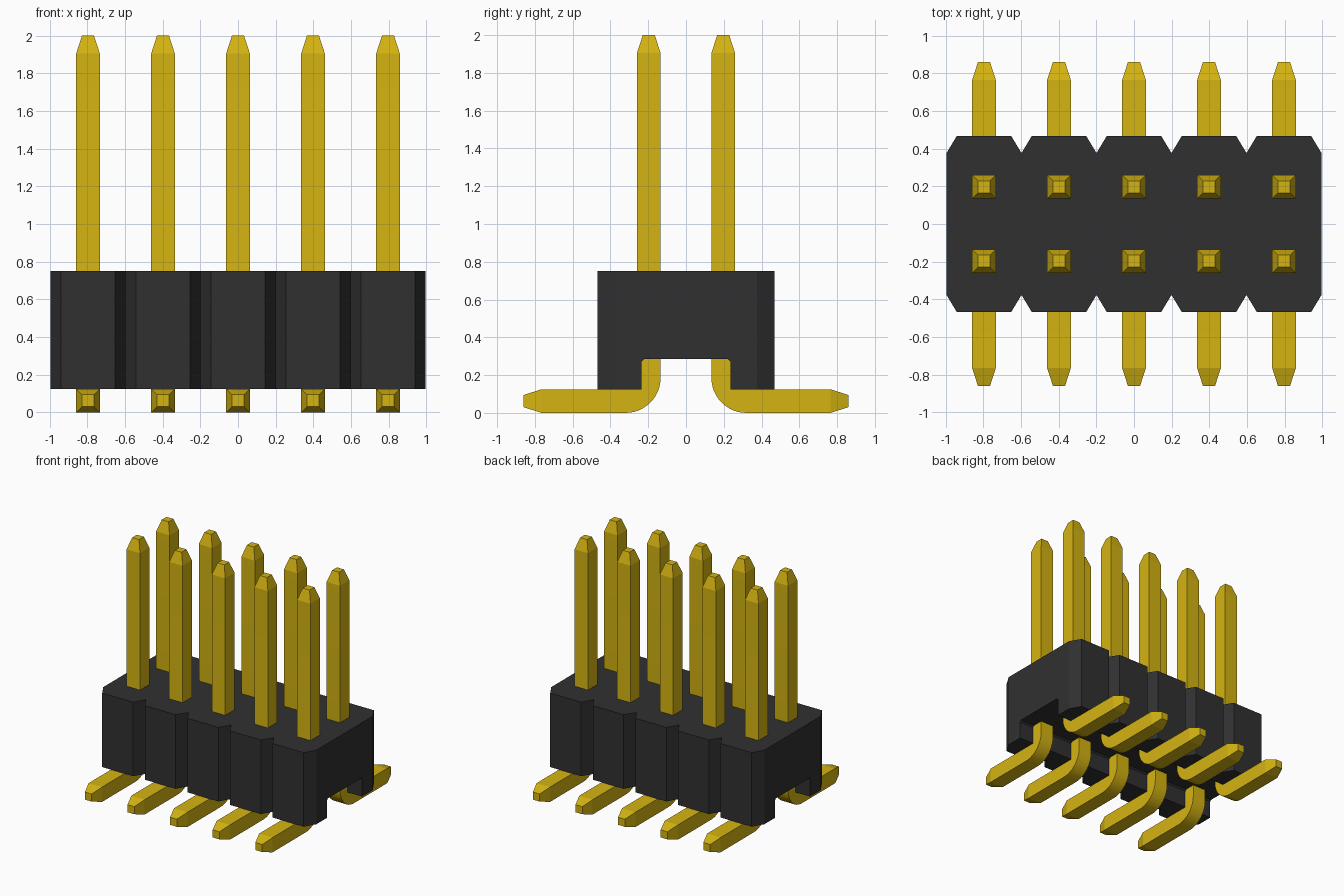
import bpy, bmesh, math
from mathutils import Vector

cube = bpy.data.objects.get("Cube")
if cube:
    bpy.data.objects.remove(cube)

PITCH, COUNT = 0.398, 5
HALF_X, HALF_Y = 0.995, 0.468
Z_LOW, Z_HIGH = 0.125, 0.75


def make_material(name, rgb):
    mat = bpy.data.materials.new(name)
    mat.use_nodes = True
    mat.diffuse_color = (*rgb, 1)
    mat.node_tree.nodes["Principled BSDF"].inputs["Base Color"].default_value = (*rgb, 1)
    return mat


gold = make_material("gold", (0.66, 0.456, 0.006))
black = make_material("black plastic", (0.03, 0.03, 0.03))


def add_object(name, mesh):
    obj = bpy.data.objects.new(name, mesh)
    bpy.context.collection.objects.link(obj)
    return obj


def prism(name, points, offset, mat):
    """Extrude a closed outline of 3D points along an offset."""
    bm = bmesh.new()
    face = bm.faces.new([bm.verts.new(p) for p in points])
    moved = bmesh.ops.extrude_face_region(bm, geom=[face])["geom"]
    bmesh.ops.translate(bm, vec=offset, verts=[v for v in moved if isinstance(v, bmesh.types.BMVert)])
    bmesh.ops.recalc_face_normals(bm, faces=bm.faces[:])
    mesh = bpy.data.meshes.new(name)
    bm.to_mesh(mesh)
    bm.free()
    mesh.materials.append(mat)
    return add_object(name, mesh)


def select_only(obj):
    bpy.ops.object.select_all(action="DESELECT")
    obj.select_set(True)
    bpy.context.view_layer.objects.active = obj


# Housing: outline with chamfered corners and V notches between positions
NOTCH_W, NOTCH_D = 0.055, 0.092
front_edge = [(-HALF_X, -HALF_Y + NOTCH_D), (-HALF_X + NOTCH_W, -HALF_Y)]
for i in range(COUNT - 1):
    x = (i - (COUNT - 2) / 2) * PITCH
    front_edge += [(x - NOTCH_W, -HALF_Y), (x, -HALF_Y + NOTCH_D), (x + NOTCH_W, -HALF_Y)]
front_edge += [(HALF_X - NOTCH_W, -HALF_Y), (HALF_X, -HALF_Y + NOTCH_D)]
outline = front_edge + [(-x, -y) for x, y in front_edge]
housing = prism("housing", [(x, y, Z_LOW) for x, y in outline], (0, 0, Z_HIGH - Z_LOW), black)

# Channel with eased upper corners, cut along the underside
channel = [(-0.235, 0), (-0.235, 0.272), (-0.222, 0.285), (0.222, 0.285), (0.235, 0.272), (0.235, 0)]
cutter = prism("channel_cutter", [(-1.2, y, z) for y, z in channel], (2.4, 0, 0), black)
cutter.hide_render = True
cut = housing.modifiers.new("channel", "BOOLEAN")
cut.operation, cut.solver, cut.object = "DIFFERENCE", "EXACT", cutter
select_only(housing)
bpy.ops.object.modifier_apply(modifier=cut.name)
bpy.data.objects.remove(cutter)

# Pin: square section swept from the tapered top, round the bend, to the foot
HALF, TIP = 0.0625, 0.032
PIN_Y, BEND_R, STEPS = 0.197, 0.123, 12
BEND_Z = HALF + BEND_R
rings = [(PIN_Y, 2.0, 0, TIP), (PIN_Y, 1.905, 0, HALF)]
for i in range(STEPS + 1):
    a = math.pi / 2 * i / STEPS
    rings.append((PIN_Y + BEND_R * (1 - math.cos(a)), BEND_Z - BEND_R * math.sin(a), a, HALF))
rings += [(0.765, HALF, math.pi / 2, HALF), (0.86, HALF, math.pi / 2, TIP)]

bm = bmesh.new()
loops = []
for y, z, a, h in rings:
    across = Vector((0, math.cos(a), math.sin(a)))
    loops.append([bm.verts.new(Vector((sx * h, y, z)) + across * sy * h)
                  for sx, sy in ((-1, -1), (1, -1), (1, 1), (-1, 1))])
for p, q in zip(loops, loops[1:]):
    for k in range(4):
        n = (k + 1) % 4
        bm.faces.new((p[k], p[n], q[n], q[k]))
bm.faces.new(loops[0])
bm.faces.new(loops[-1])
bmesh.ops.recalc_face_normals(bm, faces=bm.faces[:])
pin_mesh = bpy.data.meshes.new("pin")
bm.to_mesh(pin_mesh)
bm.free()
pin_mesh.materials.append(gold)

# Two rows of pins with feet pointing outward
for row, turn in (("back", 0), ("front", math.pi)):
    for i in range(COUNT):
        pin = add_object(f"{row}_pin_{i + 1}", pin_mesh)
        pin.location.x = (i - (COUNT - 1) / 2) * PITCH
        pin.rotation_euler.z = turn

# Smooth bends, crisp edges
select_only(pin)
bpy.ops.object.shade_smooth_by_angle(angle=math.radians(15))
